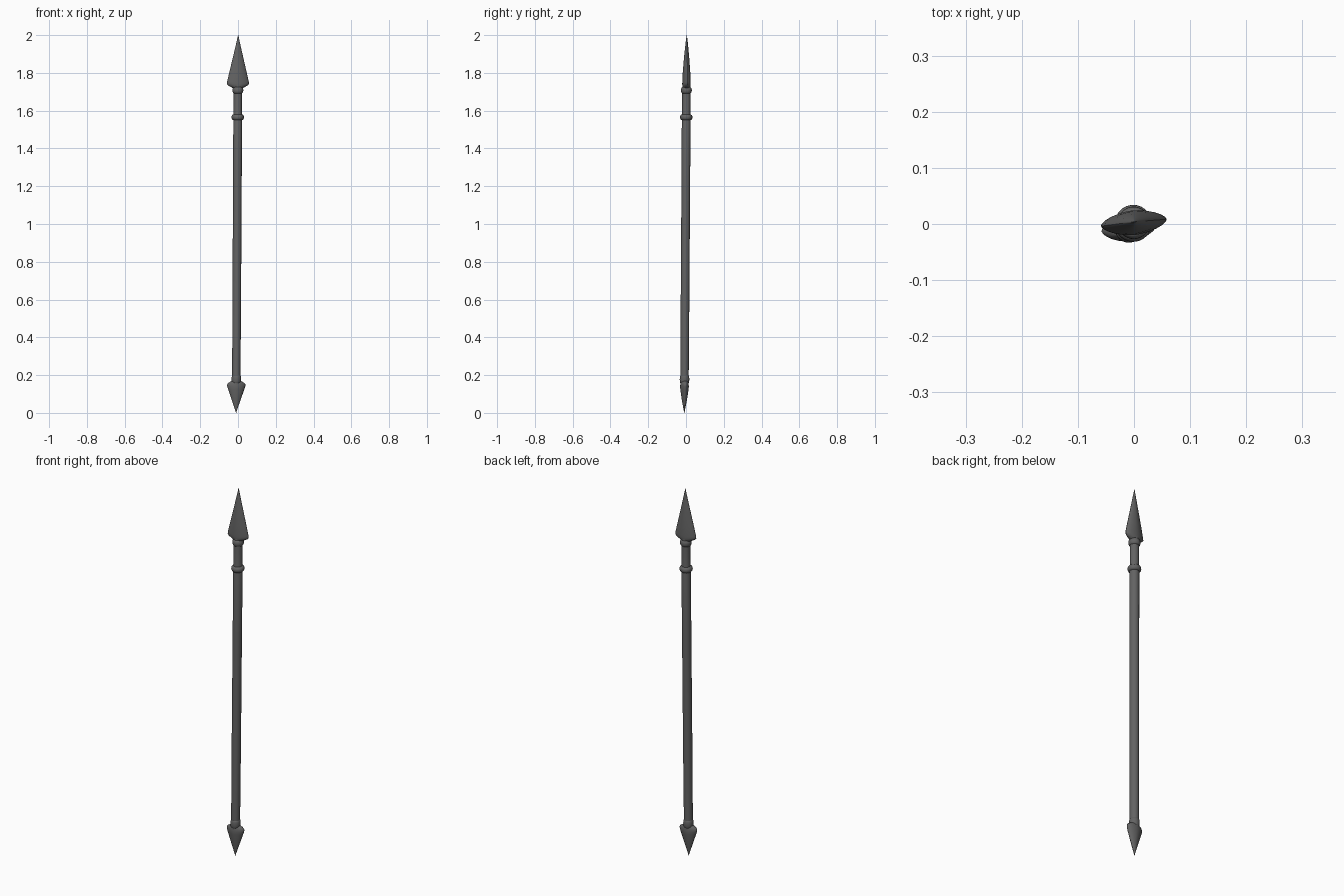
import bpy, bmesh, math

if "Cube" in bpy.data.objects:
    bpy.data.objects.remove(bpy.data.objects["Cube"])

metal = bpy.data.materials.new("dark grey")
metal.diffuse_color = (0.125, 0.125, 0.125, 1)
metal.use_nodes = True
metal.node_tree.nodes["Principled BSDF"].inputs["Base Color"].default_value = metal.diffuse_color

TWIST = math.radians(6)


def axis(z):
    # the spear leans slightly: axis centre at a given height
    return -0.010 + 0.0055 * z, -0.009 + 0.0065 * z


def loft(name, rings, sides=24, power=1.0, angle=40):
    """Skin of oval rings (z, half width x, half depth y) along the leaning axis."""
    bm = bmesh.new()
    loops = []
    for z, rx, ry in rings:
        cx, cy = axis(z)
        loop = []
        for i in range(sides):
            a = 2 * math.pi * i / sides
            c, s = math.cos(a), math.sin(a)
            x = rx * math.copysign(abs(c) ** power, c)
            y = ry * math.copysign(abs(s) ** power, s)
            loop.append(bm.verts.new((cx + x * math.cos(TWIST) - y * math.sin(TWIST),
                                      cy + x * math.sin(TWIST) + y * math.cos(TWIST), z)))
        loops.append(loop)
    for a, b in zip(loops, loops[1:]):
        for i in range(sides):
            j = (i + 1) % sides
            bm.faces.new((a[i], a[j], b[j], b[i]))
    bm.faces.new(loops[0][::-1])
    bm.faces.new(loops[-1])
    bmesh.ops.recalc_face_normals(bm, faces=bm.faces)
    me = bpy.data.meshes.new(name)
    bm.to_mesh(me)
    bm.free()
    me.materials.append(metal)
    ob = bpy.data.objects.new(name, me)
    bpy.context.collection.objects.link(ob)
    bpy.ops.object.select_all(action='DESELECT')
    ob.select_set(True)
    bpy.context.view_layer.objects.active = ob
    bpy.ops.object.shade_smooth_by_angle(angle=math.radians(angle))
    return ob


def collar(name, z, r, h, inner=0.02):
    # rounded ring around the shaft
    rings = []
    for i in range(9):
        t = math.pi * i / 8
        rad = inner + (r - inner) * math.sin(t)
        rings.append((z - h * math.cos(t), rad, rad))
    return loft(name, rings, angle=60)


# shaft
loft("shaft", [(0.13, 0.022, 0.022), (0.6, 0.023, 0.023), (1.2, 0.023, 0.023),
               (1.56, 0.0235, 0.0235), (1.57, 0.022, 0.022), (1.74, 0.022, 0.022)])

# collars
collar("lower_collar", 1.565, 0.033, 0.016)
collar("upper_collar", 1.708, 0.029, 0.017)
collar("butt_collar", 0.178, 0.0255, 0.022)

# spear head
loft("spear_head", [(1.716, 0.022, 0.016), (1.727, 0.040, 0.021), (1.734, 0.053, 0.022),
                    (1.742, 0.059, 0.022), (1.752, 0.058, 0.022), (1.80, 0.047, 0.020),
                    (1.88, 0.028, 0.014), (1.96, 0.0095, 0.006), (1.99, 0.003, 0.002),
                    (2.0, 0.0008, 0.0008)], power=1.2)

# butt spike
loft("butt_spike", [(0.0, 0.0008, 0.0008), (0.012, 0.004, 0.003), (0.07, 0.024, 0.014),
                    (0.125, 0.043, 0.022), (0.14, 0.048, 0.023), (0.15, 0.049, 0.022),
                    (0.158, 0.044, 0.021), (0.17, 0.024, 0.018)], power=1.15)
